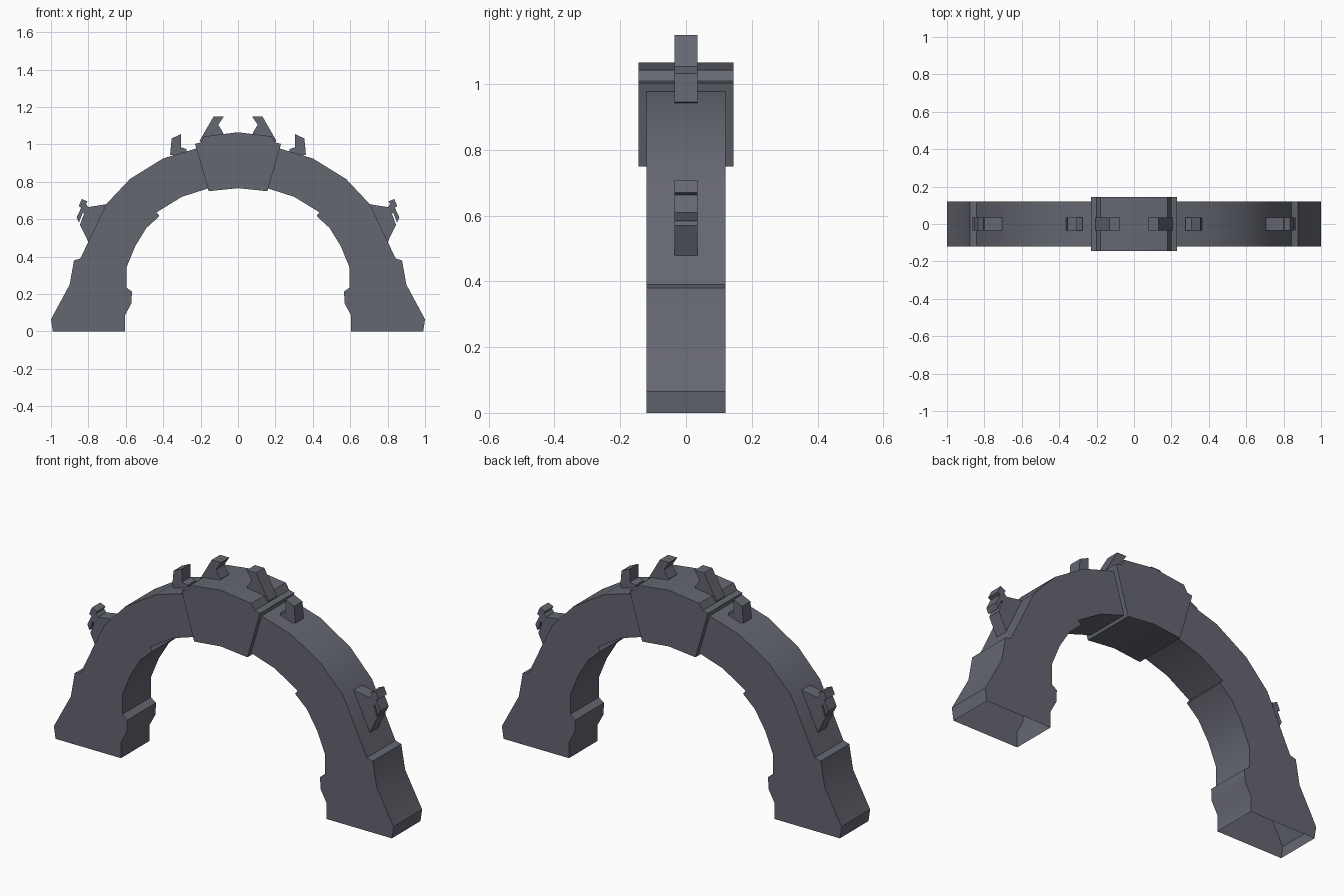
import bpy, bmesh

if "Cube" in bpy.data.objects:
    bpy.data.objects.remove(bpy.data.objects["Cube"])

stone = bpy.data.materials.new("slate grey")
stone.diffuse_color = (0.13, 0.135, 0.165, 1)
stone.use_nodes = True
stone.node_tree.nodes["Principled BSDF"].inputs["Base Color"].default_value = stone.diffuse_color


def slab(name, profile, half_depth, side=1, open_faces=None):
    """Extrude an (x, z) profile along y; side=-1 mirrors it in x.
    open_faces(face) picks faces to leave off."""
    bm = bmesh.new()
    front = [bm.verts.new((side * x, -half_depth, z)) for x, z in profile]
    back = [bm.verts.new((side * x, half_depth, z)) for x, z in profile]
    bm.faces.new(front)
    bm.faces.new(back[::-1])
    n = len(profile)
    for i in range(n):
        j = (i + 1) % n
        bm.faces.new((front[i], back[i], back[j], front[j]))
    bmesh.ops.recalc_face_normals(bm, faces=bm.faces[:])
    if open_faces:
        gone = [f for f in bm.faces if open_faces(f)]
        bmesh.ops.delete(bm, geom=gone, context='FACES')
    me = bpy.data.meshes.new(name)
    bm.to_mesh(me)
    bm.free()
    me.materials.append(stone)
    ob = bpy.data.objects.new(name, me)
    bpy.context.collection.objects.link(ob)
    bpy.ops.object.select_all(action='DESELECT')
    bpy.context.view_layer.objects.active = ob
    ob.select_set(True)
    bpy.ops.object.shade_smooth_by_angle(angle=0.52)
    return ob


# One half of the arch: outer edge from foot to top, then inner edge back down
ARCH = [(0.605, 0), (0.99, 0), (1.0, 0.065), (0.90, 0.25), (0.877, 0.38),
        (0.843, 0.39), (0.80, 0.48), (0.705, 0.68), (0.578, 0.815),
        (0.40, 0.925), (0.20, 0.985),
        (0.15, 0.768), (0.30, 0.72), (0.435, 0.637), (0.42, 0.617),
        (0.49, 0.553), (0.55, 0.455), (0.597, 0.34), (0.597, 0.235),
        (0.567, 0.213), (0.57, 0.15), (0.605, 0.085)]

# Spikes and brackets along the outer edge
TOP_HORN = [(0.075, 1.15), (0.13, 1.15), (0.205, 1.02), (0.19, 1.0),
            (0.10, 1.03), (0.078, 1.06), (0.105, 1.105)]
UPPER_SPIKE = [(0.305, 1.055), (0.355, 1.032), (0.363, 0.945), (0.33, 0.94),
               (0.275, 0.955), (0.275, 0.975), (0.305, 0.985)]
SIDE_BRACKET = [(0.705, 0.68), (0.80, 0.665), (0.813, 0.68), (0.805, 0.695),
                (0.835, 0.708), (0.852, 0.67), (0.838, 0.662), (0.863, 0.61),
                (0.85, 0.583), (0.83, 0.635), (0.823, 0.63), (0.845, 0.57),
                (0.80, 0.478), (0.74, 0.57)]

for side, tag in ((1, "right"), (-1, "left")):
    # hollow foot, open underneath
    slab("arch_" + tag, ARCH, 0.12, side,
         lambda f: all(v.co.z < 0.001 for v in f.verts))
    slab("top_horn_" + tag, TOP_HORN, 0.035, side)
    slab("upper_spike_" + tag, UPPER_SPIKE, 0.035, side)
    slab("side_bracket_" + tag, SIDE_BRACKET, 0.035, side)

# Wider keystone block at the crown
half = [(0.157, 0.75), (0.225, 0.985), (0.23, 1.003), (0.20, 1.01), (0.18, 1.043)]
key = [(0, 0.766)] + half + [(0, 1.065)] + [(-x, z) for x, z in half[::-1]]
slab("keystone", key, 0.145)
